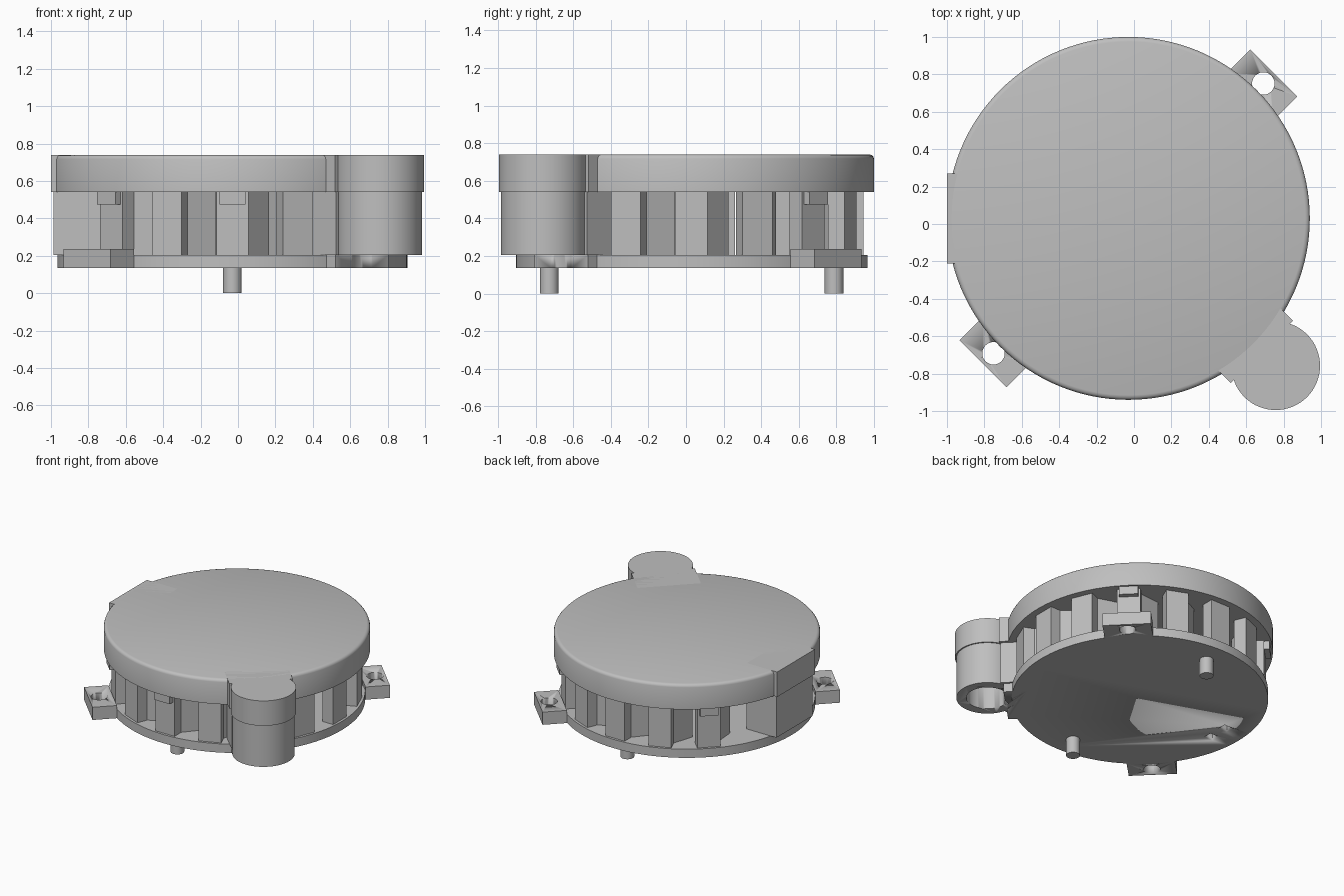
import bpy, bmesh, math
from mathutils import Vector

cube = bpy.data.objects.get("Cube")
if cube:
    bpy.data.objects.remove(cube, do_unlink=True)

CENTRE = Vector((-0.03, 0.03))
BASE_Z, FLOOR_Z, LID_Z, TOP_Z = 0.135, 0.205, 0.54, 0.74

grey = bpy.data.materials.new("plain_grey")
grey.use_nodes = True
COLOUR = (0.52, 0.52, 0.52, 1)
grey.diffuse_color = COLOUR
grey.node_tree.nodes["Principled BSDF"].inputs["Base Color"].default_value = COLOUR


def polar(angle, r, t=0):
    """Point at distance r along an angle, shifted t sideways."""
    a = math.radians(angle)
    u = Vector((math.cos(a), math.sin(a)))
    return CENTRE + u * r + Vector((-u.y, u.x)) * t


def circle(centre, radius, n=96):
    return [centre + radius * Vector((math.cos(math.tau * i / n), math.sin(math.tau * i / n)))
            for i in range(n)]


def radial_box(angle, r0, r1, half):
    return [polar(angle, r, t) for r, t in ((r0, -half), (r1, -half), (r1, half), (r0, half))]


def stack(name, rings):
    """Solid made of matching outlines at rising heights."""
    bm = bmesh.new()
    loops = [[bm.verts.new((p.x, p.y, z)) for p in pts] for pts, z in rings]
    n = len(loops[0])
    bm.faces.new(loops[0])
    bm.faces.new(loops[-1])
    for low, high in zip(loops, loops[1:]):
        for i in range(n):
            j = (i + 1) % n
            bm.faces.new((low[i], low[j], high[j], high[i]))
    bmesh.ops.recalc_face_normals(bm, faces=bm.faces)
    mesh = bpy.data.meshes.new(name)
    bm.to_mesh(mesh)
    bm.free()
    mesh.materials.append(grey)
    ob = bpy.data.objects.new(name, mesh)
    bpy.context.collection.objects.link(ob)
    bpy.ops.object.select_all(action='DESELECT')
    ob.select_set(True)
    bpy.context.view_layer.objects.active = ob
    bpy.ops.object.shade_smooth_by_angle(angle=math.radians(35))
    return ob


def prism(name, pts, z0, z1):
    return stack(name, [(pts, z0), (pts, z1)])


def cut(ob, pts, z0, z1):
    """Cut an upright hole and remove the cutter."""
    cutter = prism("cutter", pts, z0, z1)
    cutter.hide_render = True
    mod = ob.modifiers.new("hole", 'BOOLEAN')
    mod.operation = 'DIFFERENCE'
    mod.solver = 'EXACT'
    mod.object = cutter
    bpy.context.view_layer.objects.active = ob
    bpy.ops.object.modifier_apply(modifier=mod.name)
    bpy.data.objects.remove(cutter, do_unlink=True)


# Base plate with two small slots
base = prism("base_plate", circle(CENTRE, 0.935, 128), BASE_Z, FLOOR_Z)
for y in (-0.05, 0.11):
    cut(base, [Vector((-0.78 + dx, y + dy)) for dx, dy in
               ((-0.04, -0.035), (0.04, -0.035), (0.04, 0.035), (-0.04, 0.035))], 0.1, 0.19)

# Lid with a rounded upper rim
stack("lid", [(circle(CENTRE, r, 128), z) for r, z in
              ((0.97, LID_Z), (0.97, 0.717), (0.966, 0.728), (0.958, 0.736), (0.945, TOP_Z))])

# Socket column on the front corner, open underneath
socket = polar(315, 1.114)
bore = circle(socket, 0.155, 64)
column = prism("socket_column", circle(socket, 0.227, 64), FLOOR_Z, LID_Z)
neck = prism("socket_neck", radial_box(315, 0.8, 1.0, 0.215), FLOOR_Z, LID_Z)
foot = prism("base_neck", radial_box(315, 0.8, 0.98, 0.2), BASE_Z, FLOOR_Z)
cut(column, bore, 0.1, 0.5)
cut(neck, bore, 0.1, 0.5)
cut(foot, bore, 0.1, 0.5)
prism("lid_socket_cap", circle(socket, 0.237, 64), LID_Z, TOP_Z)
prism("lid_neck", radial_box(315, 0.75, 1.01, 0.235), LID_Z, TOP_Z)

# Flat connector block on one side
prism("connector_block", radial_box(180, 0.69, 0.957, 0.23), FLOOR_Z, LID_Z)
prism("lid_block", radial_box(180, 0.7, 0.97, 0.24), LID_Z, TOP_Z)

# Ring of posts with slanted baffles behind them
POST = ((0.915, -0.085), (0.915, 0.085), (0.83, 0.085), (0.70, 0.195),
        (0.67, 0.16), (0.82, 0.03), (0.82, -0.085))
for i in range(16):
    if i not in (7, 8, 9, 14):
        prism(f"baffle_post_{i}", [polar(i * 22.5, r, t) for r, t in POST], FLOOR_Z, LID_Z)

# Clips below the lid
for angle in (45, 135, 225, 270):
    prism(f"clip_{angle}", radial_box(angle, 0.9, 0.955, 0.07), 0.475, LID_Z)

# Mounting tabs with screw holes
for angle in (45, 225):
    tab = prism(f"mounting_tab_{angle}", radial_box(angle, 0.92, 1.10, 0.177), BASE_Z, 0.237)
    cut(tab, circle(polar(angle, 1.02), 0.06, 32), 0.1, 0.3)

# Locating pins underneath
for angle in (90, 270):
    prism(f"locating_pin_{angle}", circle(polar(angle, 0.757), 0.05, 32), 0, BASE_Z)
